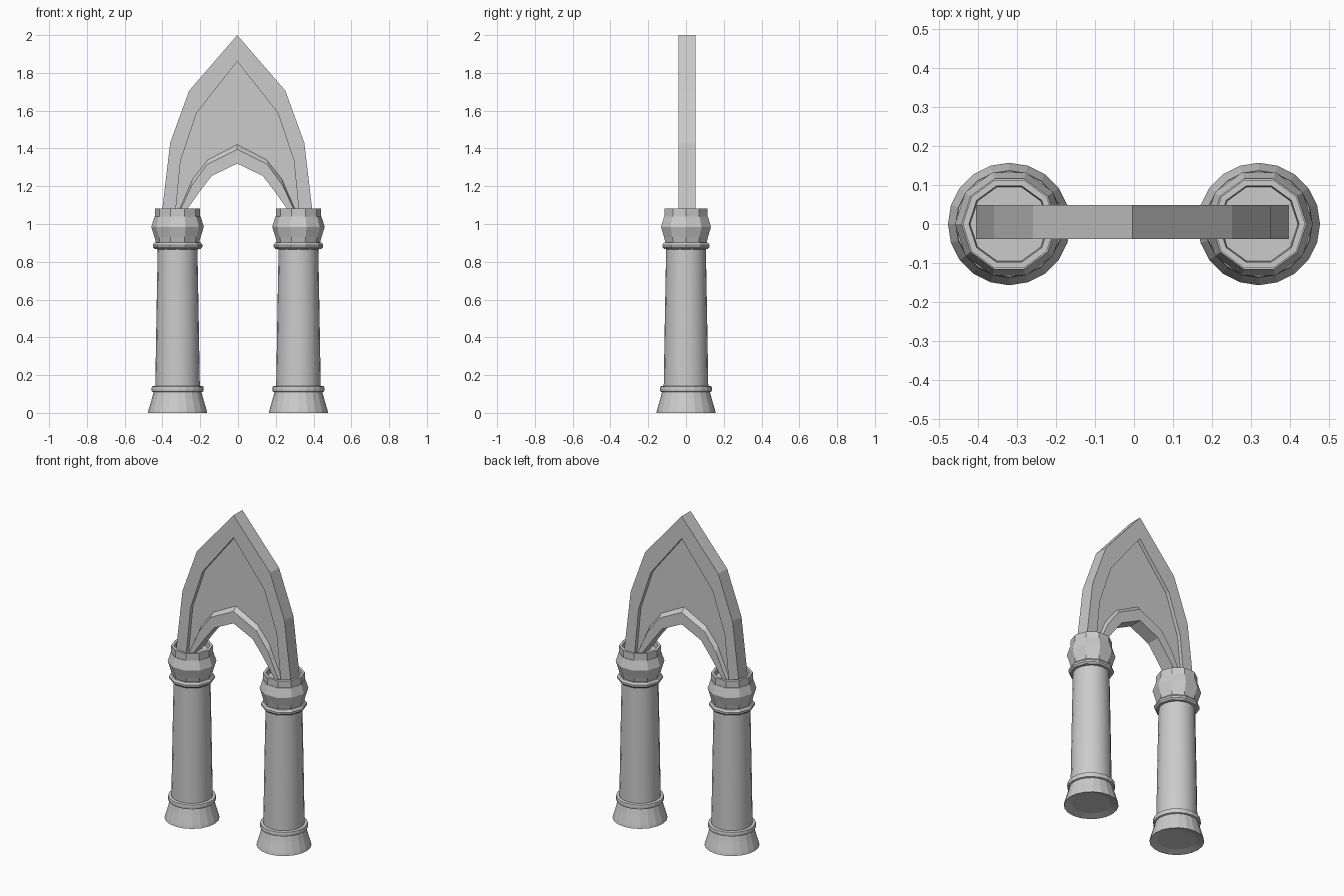
import bpy, bmesh
from math import cos, sin, pi

if "Cube" in bpy.data.objects:
    bpy.data.objects.remove(bpy.data.objects["Cube"])


def make_object(name, bm):
    bmesh.ops.remove_doubles(bm, verts=bm.verts, dist=1e-5)
    bmesh.ops.recalc_face_normals(bm, faces=bm.faces)
    mesh = bpy.data.meshes.new(name)
    bm.to_mesh(mesh)
    bm.free()
    obj = bpy.data.objects.new(name, mesh)
    bpy.context.collection.objects.link(obj)
    return obj


def bridge(bm, rings, closed):
    """Join rings of vertices into a skin; optionally join last to first."""
    pairs = list(zip(rings, rings[1:]))
    if closed:
        pairs.append((rings[-1], rings[0]))
    for a, b in pairs:
        n = len(a)
        for i in range(n):
            j = (i + 1) % n
            bm.faces.new((a[i], a[j], b[j], b[i]))


def lathe(name, profile, sides, x, closed=False):
    """Turn an (r, z) profile round a vertical axis at x."""
    bm = bmesh.new()
    rings = [[bm.verts.new((x + r * cos(2 * pi * i / sides),
                            r * sin(2 * pi * i / sides), z))
              for i in range(sides)] for r, z in profile]
    bridge(bm, rings, closed)
    if not closed:
        bm.faces.new(rings[0])
        bm.faces.new(rings[-1])
    return make_object(name, bm)


# Column profiles
base = [(0.112, 0.012), (0.157, 0), (0.153, 0.018), (0.136, 0.075),
        (0.127, 0.11), (0.136, 0.113), (0.138, 0.125), (0.136, 0.14),
        (0.123, 0.143), (0.112, 0.14)]
shaft = [(0.119, 0.012), (0.118, 0.14), (0.112, 0.5), (0.105, 0.88)]
collar = [(0.10, 0.865), (0.122, 0.868), (0.131, 0.878), (0.131, 0.89),
          (0.122, 0.902), (0.10, 0.905)]
capital = [(0.112, 0.89), (0.122, 0.93), (0.139, 0.985), (0.122, 1.04),
           (0.119, 1.04), (0.119, 1.083), (0.103, 1.083), (0.10, 1.05)]

for side, x in (("left", -0.32), ("right", 0.32)):
    lathe(side + "_column_base", base, 20, x, closed=True)
    body = lathe(side + "_column_shaft", shaft, 20, x)
    bpy.ops.object.select_all(action='DESELECT')
    body.select_set(True)
    bpy.context.view_layer.objects.active = body
    bpy.ops.object.shade_smooth_by_angle(angle=pi / 6)
    lathe(side + "_column_collar", collar, 10, x, closed=True)
    lathe(side + "_column_capital", capital, 10, x)

# Pointed arch: half outlines (x, z) from springing to apex
outer = [(0.40, 1.05), (0.355, 1.43), (0.255, 1.705), (0, 2.0)]
panel_top = [(0.328, 1.05), (0.30, 1.335), (0.215, 1.588), (0, 1.86)]
panel_low = [(0.318, 1.05), (0.235, 1.24), (0.155, 1.34), (0, 1.42)]
ledge = [(0.312, 1.05), (0.24, 1.205), (0.16, 1.315), (0, 1.395)]
inner = [(0.285, 1.05), (0.20, 1.17), (0.135, 1.255), (0, 1.32)]
HALF, SUNK = 0.044, 0.02
section = [(outer, HALF), (panel_top, HALF), (panel_top, SUNK),
           (panel_low, SUNK), (ledge, HALF), (inner, HALF)]

# Sweep the panelled cross-section along the arch
bm = bmesh.new()
stations = [(i, 1) for i in range(4)] + [(i, -1) for i in (2, 1, 0)]
rings = []
for i, s in stations:
    front = [(s * line[i][0] - 0.004, 0.005 - d, line[i][1]) for line, d in section]
    back = [(x, 0.01 - y, z) for x, y, z in reversed(front)]
    rings.append([bm.verts.new(p) for p in front + back])
bridge(bm, rings, False)
bm.faces.new(rings[0])
bm.faces.new(rings[-1])
make_object("pointed_arch", bm)
